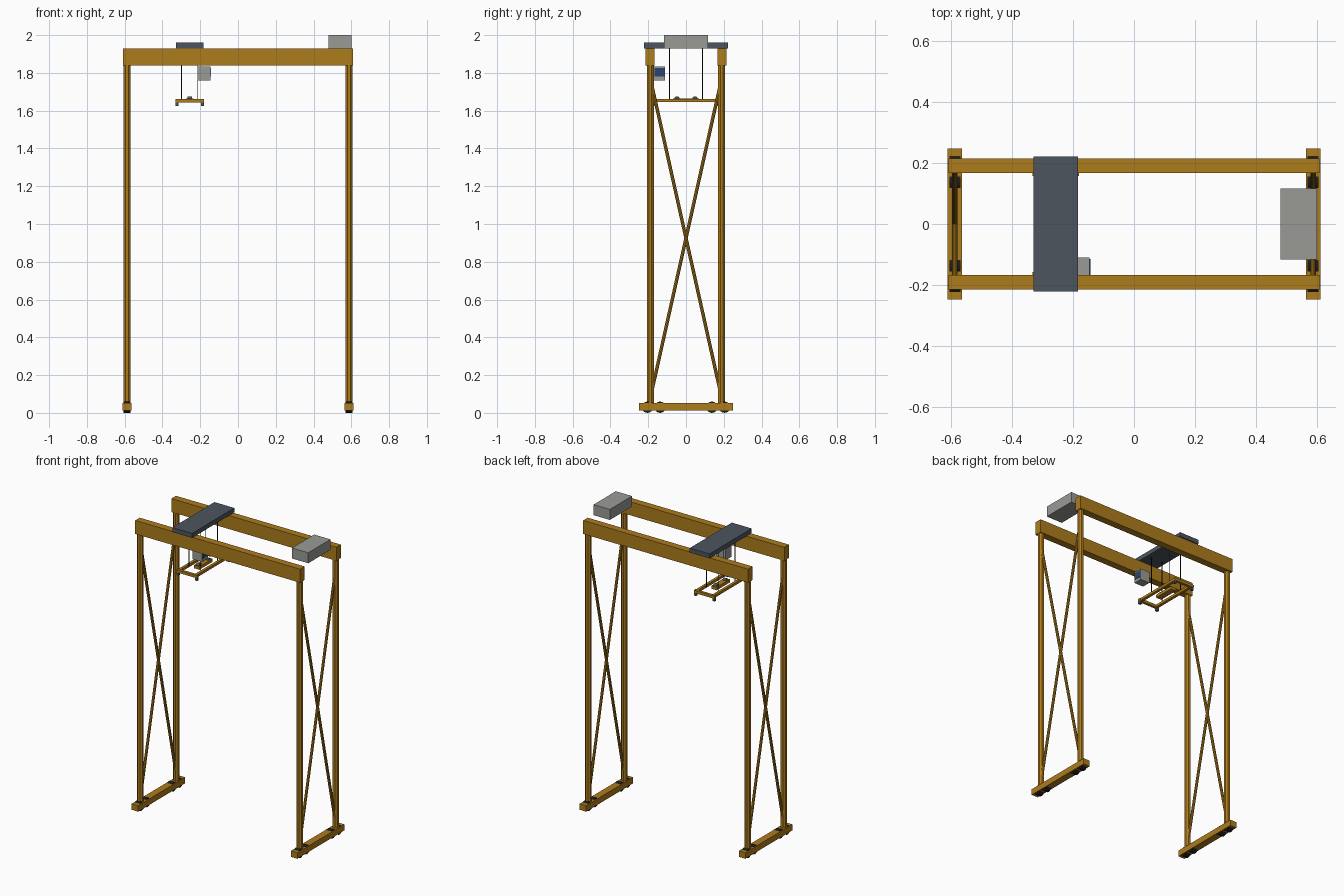
import bpy
from math import pi
from mathutils import Vector

if "Cube" in bpy.data.objects:
    bpy.data.objects.remove(bpy.data.objects["Cube"])


def material(name, rgb):
    m = bpy.data.materials.new(name)
    m.diffuse_color = (*rgb, 1)
    m.use_nodes = True
    m.node_tree.nodes["Principled BSDF"].inputs["Base Color"].default_value = m.diffuse_color
    return m


YELLOW = material("ochre_paint", (0.42, 0.20, 0.012))
DARK = material("dark_steel", (0.075, 0.09, 0.11))
GREY = material("light_grey", (0.32, 0.33, 0.30))
BLACK = material("rubber", (0.012, 0.012, 0.014))
GLASS = material("glass", (0.02, 0.06, 0.16))


def box(name, x, y, z, mat):
    """Box from (min, max) pairs."""
    bpy.ops.mesh.primitive_cube_add(size=1, location=[(a + b) / 2 for a, b in (x, y, z)])
    ob = bpy.context.object
    ob.name = name
    ob.scale = [b - a for a, b in (x, y, z)]
    bpy.ops.object.transform_apply(location=False, rotation=False, scale=True)
    ob.data.materials.append(mat)
    return ob


def rod(name, a, b, r, sides, mat, twist=0.0):
    """Prism running from point a to point b."""
    a, b = Vector(a), Vector(b)
    bpy.ops.mesh.primitive_cylinder_add(vertices=sides, radius=r, depth=(b - a).length,
                                        rotation=(0, 0, twist))
    ob = bpy.context.object
    bpy.ops.object.transform_apply(location=False, rotation=True, scale=False)
    ob.name = name
    ob.rotation_euler = (b - a).to_track_quat('Z', 'Y').to_euler()
    ob.location = (a + b) / 2
    ob.data.materials.append(mat)
    return ob


LEG_X, LEG_Y = 0.587, 0.189

# Main girders
for s in (-1, 1):
    box("main_girder", (-0.608, 0.608), (s * 0.191 - 0.024, s * 0.191 + 0.024), (1.84, 1.93), YELLOW)

for sx in (-1, 1):
    x = sx * LEG_X
    # Sill beam
    box("sill_beam", (x - 0.024, x + 0.024), (-0.248, 0.248), (0.013, 0.053), YELLOW)
    for sy in (-1, 1):
        # Leg and diagonal brace
        y = sy * LEG_Y
        rod("leg", (x, y, 0.045), (x, y, 1.845), 0.02, 8, YELLOW, pi / 8)
        rod("diagonal_brace", (x, -sy * 0.18, 0.12), (x, sy * 0.18, 1.73), 0.009, 8, YELLOW)
        # Wheels
        for wy in (0.137, 0.204):
            rod("wheel", (x - 0.018, sy * wy, 0.03), (x + 0.018, sy * wy, 0.03), 0.03, 16, BLACK)

# Machinery house
box("machinery_house", (0.48, 0.60), (-0.117, 0.117), (1.93, 2.0), GREY)

# Trolley
TX = -0.256
box("trolley", (TX - 0.073, TX + 0.073), (-0.222, 0.222), (1.93, 1.96), DARK)

# Operator cabin with front window
box("operator_cabin", (-0.215, -0.146), (-0.17, -0.11), (1.76, 1.835), GREY)
box("cabin_window", (-0.148, -0.143), (-0.167, -0.115), (1.78, 1.825), GLASS)

# Spreader frame
for s in (-1, 1):
    box("spreader_side", (TX + s * 0.062 - 0.009, TX + s * 0.062 + 0.009), (-0.165, 0.165),
        (1.645, 1.662), YELLOW)
    box("spreader_end", (TX - 0.076, TX + 0.076), (s * 0.166 - 0.009, s * 0.166 + 0.009),
        (1.643, 1.661), YELLOW)
    # Head block sheaves
    rod("head_block_sheave", (TX - 0.012, s * 0.048, 1.662), (TX + 0.012, s * 0.048, 1.662),
        0.014, 12, DARK)
    for t in (-1, 1):
        # Corner locks and hoist ropes
        cx, cy = TX + s * 0.068, t * 0.166
        box("corner_lock", (cx - 0.008, cx + 0.008), (cy - 0.008, cy + 0.008), (1.625, 1.645), DARK)
        rx, ry = TX + s * 0.043, t * 0.088
        rod("hoist_rope", (rx, ry, 1.655), (rx, ry, 1.94), 0.0025, 8, BLACK)

# Head block
box("head_block", (TX - 0.02, TX + 0.02), (-0.07, 0.07), (1.645, 1.665), YELLOW)
